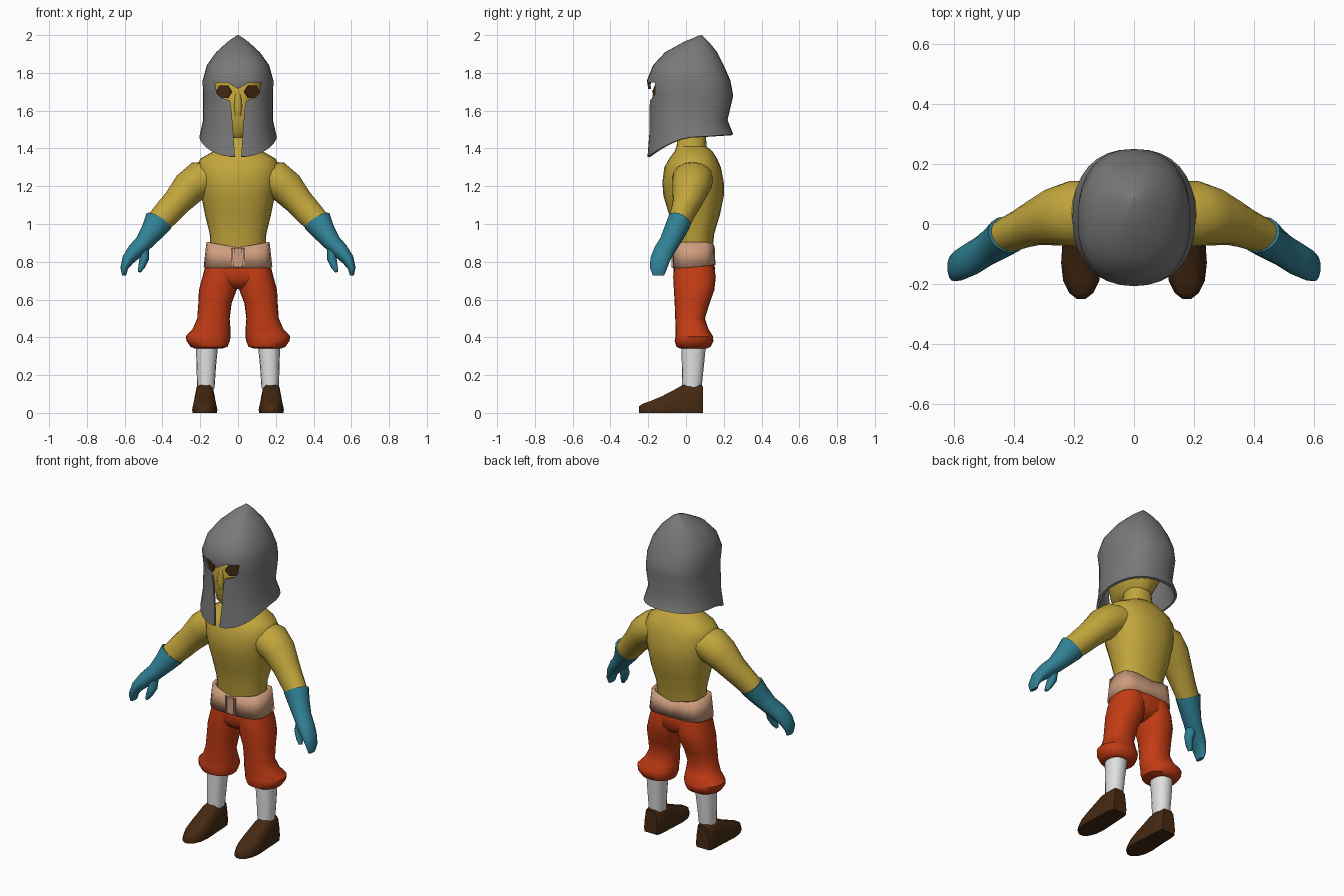
import bpy, bmesh, math
from mathutils import Vector

if "Cube" in bpy.data.objects:
    bpy.data.objects.remove(bpy.data.objects["Cube"])


def material(name, r, g, b):
    m = bpy.data.materials.new(name)
    m.use_nodes = True
    m.diffuse_color = (r, g, b, 1)
    bsdf = m.node_tree.nodes["Principled BSDF"]
    bsdf.inputs["Base Color"].default_value = (r, g, b, 1)
    bsdf.inputs["Roughness"].default_value = 0.8
    return m


YELLOW = material("mustard yellow", 0.54, 0.38, 0.045)
STEEL = material("steel grey", 0.19, 0.19, 0.19)
TEAL = material("glove teal", 0.03, 0.22, 0.3)
TAN = material("belt tan", 0.62, 0.34, 0.21)
RED = material("trouser red", 0.55, 0.045, 0.007)
WHITE = material("stocking white", 0.75, 0.75, 0.75)
BROWN = material("dark brown", 0.06, 0.022, 0.006)


def shade(ob, angle=40):
    bpy.ops.object.select_all(action="DESELECT")
    ob.select_set(True)
    bpy.context.view_layer.objects.active = ob
    bpy.ops.object.shade_smooth_by_angle(angle=math.radians(angle))


def apply(ob, kind, **settings):
    mod = ob.modifiers.new(kind.lower(), kind)
    for key, value in settings.items():
        setattr(mod, key, value)
    bpy.context.view_layer.objects.active = ob
    bpy.ops.object.modifier_apply(modifier=mod.name)


def loft(name, rings, mat, side=1, caps=(True, True), angle=40):
    """Skin a list of equal-length point rings; side=-1 mirrors in x."""
    bm = bmesh.new()
    loops = [[bm.verts.new((p[0] * side, p[1], p[2])) for p in r] for r in rings]
    n = len(loops[0])
    for a, b in zip(loops, loops[1:]):
        for i in range(n):
            j = (i + 1) % n
            bm.faces.new((a[i], a[j], b[j], b[i]))
    for want, loop in zip(caps, (loops[0], loops[-1])):
        if want:
            bm.faces.new(loop)
    bmesh.ops.recalc_face_normals(bm, faces=bm.faces)
    me = bpy.data.meshes.new(name)
    bm.to_mesh(me)
    bm.free()
    me.materials.append(mat)
    ob = bpy.data.objects.new(name, me)
    bpy.context.collection.objects.link(ob)
    shade(ob, angle)
    return ob


def oval(n, p):
    """Unit superellipse starting at the front (-y)."""
    out = []
    for i in range(n):
        a = math.tau * i / n
        s, c = math.sin(a), -math.cos(a)
        out.append((math.copysign(abs(s) ** p, s), math.copysign(abs(c) ** p, c)))
    return out


def stack(rows, n=24, p=0.9):
    """Horizontal rings from rows of (z, centre x, half width, front y, back y)."""
    return [[Vector((cx + rx * u, (y0 + y1) / 2 + (y1 - y0) / 2 * v, z))
             for u, v in oval(n, p)] for z, cx, rx, y0, y1 in rows]


def tube(path, n=16):
    """Rings across a path of (x, y, z, radius, depth radius)."""
    pts = [Vector(q[:3]) for q in path]
    rings = []
    for i, q in enumerate(path):
        t = (pts[min(i + 1, len(pts) - 1)] - pts[max(i - 1, 0)]).normalized()
        u = t.cross(Vector((0, 1, 0))).normalized()
        v = t.cross(u)
        rings.append([pts[i] + u * a * q[3] + v * b * q[4] for a, b in oval(n, 1)])
    return rings


# Torso and neck
loft("torso", stack([
    (.86, 0, .145, -.06, .14), (.95, 0, .15, -.07, .15), (1.05, 0, .175, -.09, .18),
    (1.15, 0, .195, -.12, .2), (1.22, 0, .21, -.125, .2), (1.3, 0, .22, -.115, .185),
    (1.345, 0, .2, -.09, .165), (1.385, 0, .13, -.06, .14), (1.41, 0, .085, -.05, .11),
    (1.52, 0, .07, -.04, .1)]), YELLOW)

# Head under the helmet
loft("head", stack([
    (1.455, 0, .045, -.13, .06), (1.49, 0, .09, -.16, .12), (1.58, 0, .13, -.17, .17),
    (1.7, 0, .145, -.17, .19), (1.78, 0, .13, -.15, .17), (1.84, 0, .06, -.06, .12)],
    p=1), YELLOW)
loft("nose", tube([(0, -.15, 1.71, .015, .02), (0, -.17, 1.62, .022, .02),
                   (0, -.165, 1.57, .015, .01)], 10), YELLOW)

# Helmet shell: a pointed dome with a rim that dips towards the front
shell = stack([
    (1.46, 0, .205, -.205, .25), (1.55, 0, .185, -.195, .22), (1.68, 0, .186, -.195, .25),
    (1.76, 0, .187, -.207, .235), (1.84, 0, .165, -.175, .2), (1.91, 0, .115, -.11, .165),
    (1.965, 0, .055, -.01, .12), (2.0, 0, .004, .075, .085)], 32, .86)
for ring, front, back in ((shell[0], .105, .015), (shell[1], .06, 0)):
    for i, q in enumerate(ring):
        c = math.cos(math.tau * i / len(ring))
        q.z -= front * c ** 1.3 if c > 0 else back * c
helmet = loft("helmet", shell, STEEL, caps=(False, True))
apply(helmet, "SOLIDIFY", thickness=.014, offset=-1)

# Eye and nose opening cut through the helmet front
half = [(0, 1.715), (.055, 1.748), (.122, 1.748), (.112, 1.69), (.09, 1.668),
        (.042, 1.652), (.034, 1.6), (.012, 1.3)]
outline = half + [(-x, z) for x, z in half[:0:-1]]
cutter = loft("opening_cutter", [[(x, y, z) for x, z in outline] for y in (-.4, -.04)], STEEL)
cutter.hide_render = True
apply(helmet, "BOOLEAN", operation="DIFFERENCE", object=cutter, solver="EXACT")
bpy.data.objects.remove(cutter)
shade(helmet)

# Belt, with edges that rise towards the hips
band = stack([(.768, 0, .182, -.072, .156), (.875, 0, .167, -.068, .152)], 16, .6)
for q in band[0]:
    q.z += max(q.y, 0) * .1
for q in band[1]:
    q.z += .03 * abs(q.x) / .167
belt = loft("belt", band, TAN, caps=(False, False), angle=25)
apply(belt, "SOLIDIFY", thickness=.02, offset=-1)


def plate(name, x, z, w, h, y):
    loft(name, [[(x + a * w, y + d, z + b * h) for a, b in
                 ((-1, -1), (1, -1), (1, 1), (-1, 1))] for d in (0, .009)], TAN)


plate("buckle", 0, .822, .022, .05, -.076)
for s in (-1, 1):
    plate("belt_loop", s * .031, .822, .004, .052, -.077)

# Seat of the trousers joining both legs
loft("trouser_seat", stack([
    (.82, 0, .155, -.055, .14), (.77, 0, .172, -.066, .153), (.71, 0, .175, -.064, .15),
    (.675, 0, .12, -.045, .12), (.655, 0, .04, -.01, .08)]), RED)

for s, tag in ((1, "left_"), (-1, "right_")):
    # Eye
    eye = []
    for d in (0, .008):
        ring = []
        for k in range(6):
            a = math.tau * k / 6
            w = .05 * math.cos(a)
            ring.append((.073 + w * .83 + d * .55, -.147 + w * .52 - d * .83,
                         1.7 + .038 * math.sin(a)))
        eye.append(ring)
    loft(tag + "eye", eye, BROWN, s)

    # Sleeve
    loft(tag + "arm", tube([
        (.13, .045, 1.255, .08, .1), (.2, .035, 1.235, .1, .11), (.26, .025, 1.19, .092, .098),
        (.325, .005, 1.115, .076, .077), (.37, -.015, 1.065, .073, .066),
        (.43, -.04, 1.0, .066, .058)]), YELLOW, s)

    # Glove with mitten fingers and thumb
    loft(tag + "glove", tube([
        (.42, -.035, 1.015, .077, .064), (.455, -.06, .96, .061, .06),
        (.5, -.09, .9, .047, .054), (.545, -.118, .855, .043, .055),
        (.583, -.138, .81, .033, .052), (.603, -.146, .765, .02, .045),
        (.603, -.146, .728, .011, .03)]), TEAL, s)
    loft(tag + "thumb", tube([
        (.505, -.1, .875, .032, .035), (.496, -.118, .815, .026, .028),
        (.51, -.13, .775, .018, .023), (.522, -.138, .748, .009, .012)], 12), TEAL, s)

    # Trouser leg with gathered cuff
    loft(tag + "trouser_leg", stack([
        (.79, .085, .085, -.06, .145), (.72, .094, .094, -.068, .158),
        (.65, .107, .1, -.064, .15), (.58, .122, .088, -.06, .125),
        (.5, .13, .086, -.057, .1), (.445, .14, .1, -.055, .118),
        (.405, .158, .119, -.055, .143), (.38, .158, .114, -.06, .145),
        (.35, .153, .098, -.05, .13), (.34, .158, .07, -.03, .11)]), RED, s)

    # Stocking
    loft(tag + "stocking", stack([
        (.38, .163, .06, -.025, .108), (.25, .168, .052, -.022, .095),
        (.13, .17, .046, -.02, .082)], 16), WHITE, s)

    # Shoe: flat-soled arches from heel to toe (y, half width, height)
    shoe = []
    for y, w, h in ((.09, .045, .14), (.075, .054, .148), (.03, .058, .153), (-.02, .06, .146),
                    (-.07, .063, .118), (-.13, .067, .087), (-.19, .06, .062),
                    (-.23, .04, .048), (-.25, .014, .034)):
        arch = [(.176 + w * x, y, h * z) for x, z in
                ((-.95, 0), (-1, .2), (-.9, .55), (-.75, .88), (-.45, 1),
                 (.45, 1), (.75, .88), (.9, .55), (1, .2), (.95, 0))]
        shoe.append(arch)
    loft(tag + "shoe", shoe, BROWN, s, angle=50)
